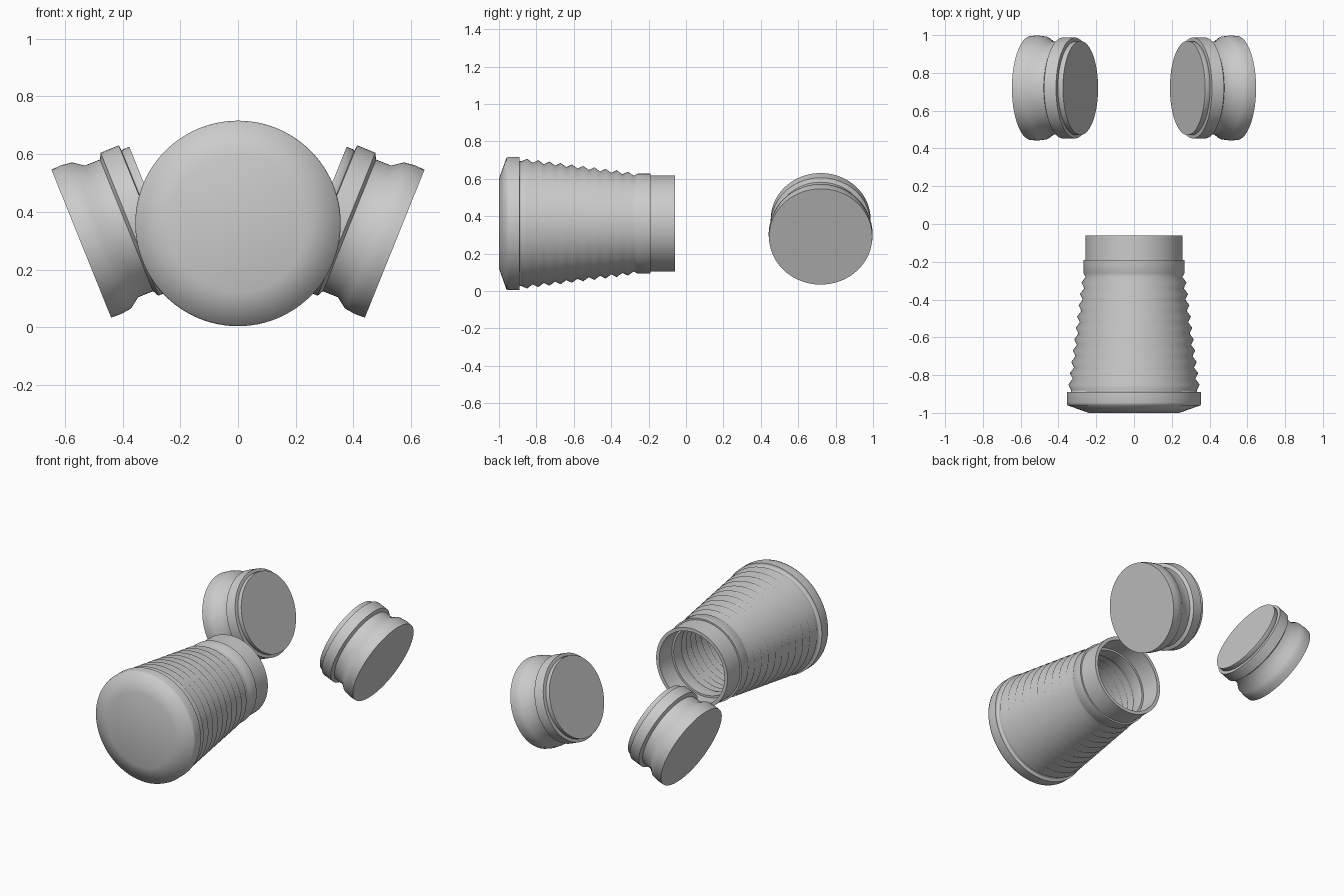
import bpy, bmesh, math
from mathutils import Matrix, Vector

cube = bpy.data.objects.get("Cube")
if cube:
    bpy.data.objects.remove(cube)

grey = bpy.data.materials.new("light grey")
grey.use_nodes = True
GREY = (0.6, 0.6, 0.6, 1)
grey.diffuse_color = GREY
grey.node_tree.nodes["Principled BSDF"].inputs["Base Color"].default_value = GREY


def lathe(name, profile, axis, centre, angle, sides=96):
    """Spin (distance, radius) points about an axis and close both ends."""
    bm = bmesh.new()
    rings = []
    for t, r in profile:
        rings.append([bm.verts.new((r * math.cos(a), r * math.sin(a), t))
                      for a in (2 * math.pi * i / sides for i in range(sides))])
    for a, b in zip(rings, rings[1:]):
        for i in range(sides):
            j = (i + 1) % sides
            bm.faces.new((a[i], a[j], b[j], b[i]))
    bm.faces.new(rings[0])
    bm.faces.new(rings[-1])
    turn = Vector((0, 0, 1)).rotation_difference(Vector(axis)).to_matrix().to_4x4()
    bm.transform(Matrix.Translation(centre) @ turn)
    bmesh.ops.recalc_face_normals(bm, faces=bm.faces)
    mesh = bpy.data.meshes.new(name)
    bm.to_mesh(mesh)
    bm.free()
    mesh.materials.append(grey)
    mesh.shade_smooth()
    mesh.set_sharp_from_angle(angle=math.radians(angle))
    obj = bpy.data.objects.new(name, mesh)
    bpy.context.collection.objects.link(obj)
    return obj


# Ribbed sleeve: tapering zigzag between the front rim and the rear collar
RIBS = 10
ribs = []
for i in range(2 * RIBS + 1):
    f = i / (2 * RIBS)
    ribs.append((-0.88 + 0.6 * f, 0.333 - 0.077 * f + (0.018 if i % 2 else 0)))

outer = [(-1, 0.24), (-0.96, 0.352), (-0.945, 0.356), (-0.89, 0.356), (-0.89, 0.335)]
outer += ribs
outer += [(-0.26, 0.267), (-0.19, 0.267), (-0.19, 0.257), (-0.06, 0.257)]
inner = [(-0.06, 0.235), (-0.19, 0.235), (-0.19, 0.222), (-0.26, 0.222)]
inner += [(t, r - 0.028) for t, r in reversed(ribs)]
inner += [(-0.95, 0.3), (-0.97, 0.22)]
lathe("ribbed_sleeve", outer + inner, (0, 1, 0), (0, 0, 0.36), 80)

# Two tilted end caps: flange, neck, collar and inner disc
cap = [(0, 0.276), (-0.035, 0.278), (-0.076, 0.273), (-0.113, 0.246),
       (-0.169, 0.246), (-0.18, 0.267), (-0.248, 0.267), (-0.25, 0.245),
       (-0.255, 0.249), (-0.28, 0.249)]
for side, name in ((1, "left_cap"), (-1, "right_cap")):
    lathe(name, cap, (side * 0.927, 0, -0.374), (side * 0.543, 0.72, 0.29), 45)
